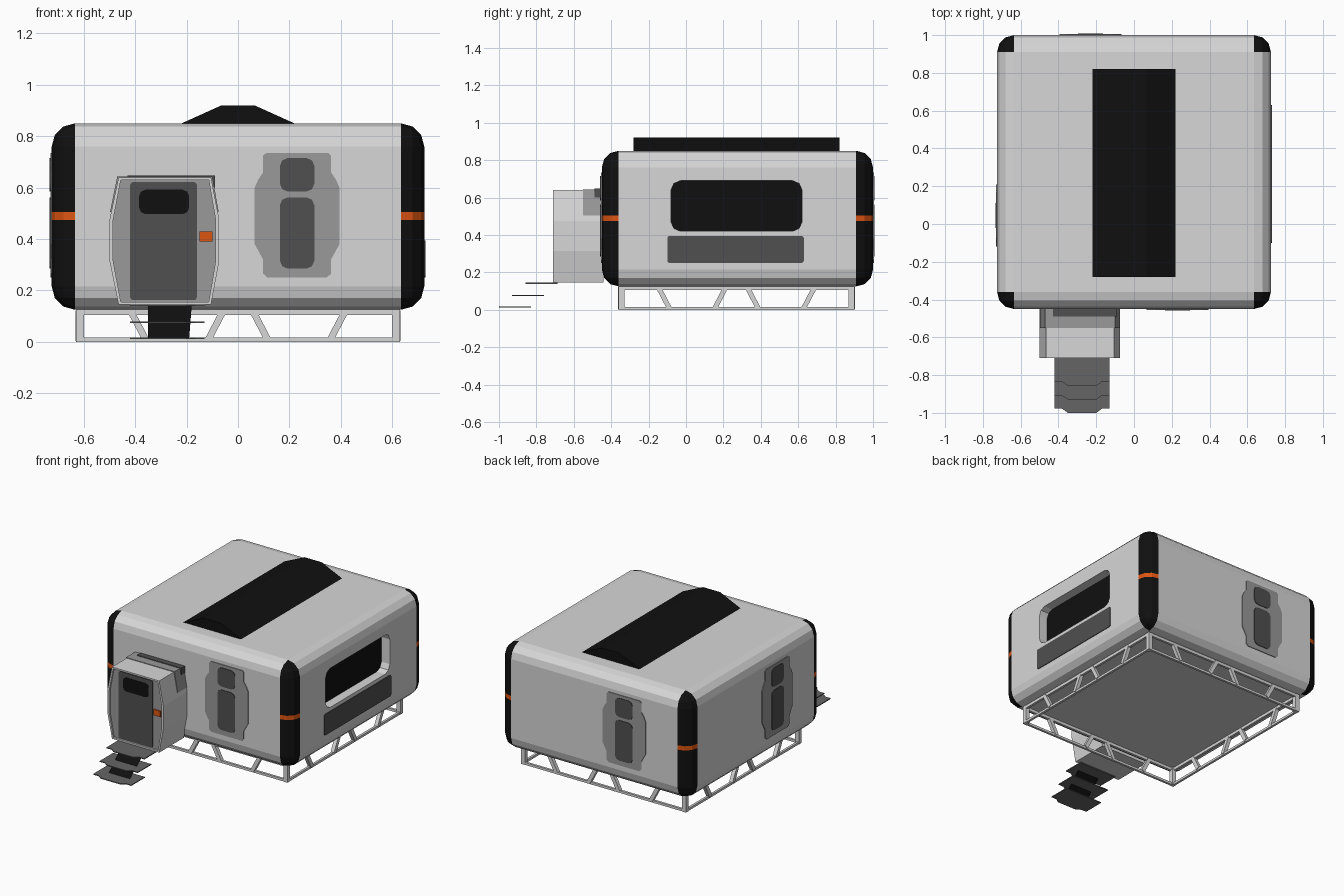
import bpy, bmesh, math
from mathutils import Matrix, Vector

if "Cube" in bpy.data.objects:
    bpy.data.objects.remove(bpy.data.objects["Cube"])


def mat(name, r, g, b):
    m = bpy.data.materials.new(name)
    m.diffuse_color = (r, g, b, 1)
    m.use_nodes = True
    m.node_tree.nodes["Principled BSDF"].inputs["Base Color"].default_value = m.diffuse_color
    return m


LIGHT = mat("light grey shell", 0.68, 0.68, 0.68)
MID = mat("mid grey", 0.32, 0.32, 0.32)
DARK = mat("dark grey", 0.08, 0.08, 0.08)
TREAD = mat("tread grey", 0.13, 0.13, 0.13)
BLACK = mat("black", 0.005, 0.005, 0.005)
ORANGE = mat("orange", 0.72, 0.09, 0.006)

CY, H, R = 0.275, 0.725, 0.09      # body centre y, half width, edge radius
Z0, Z1 = 0.125, 0.85


def finish(name, bm, *mats):
    bmesh.ops.recalc_face_normals(bm, faces=bm.faces[:])
    me = bpy.data.meshes.new(name)
    bm.to_mesh(me)
    bm.free()
    for m in mats:
        me.materials.append(m)
    ob = bpy.data.objects.new(name, me)
    bpy.context.collection.objects.link(ob)
    return ob


def prism_bm(pts, d0, d1, M=Matrix()):
    """Outline in local x/z, extruded along local y from d0 to d1."""
    bm = bmesh.new()
    f = bm.faces.new([bm.verts.new((x, d0, z)) for x, z in pts])
    ext = bmesh.ops.extrude_face_region(bm, geom=[f])
    bmesh.ops.translate(bm, vec=(0, d1 - d0, 0),
                        verts=[v for v in ext["geom"] if isinstance(v, bmesh.types.BMVert)])
    bm.transform(M)
    return bm


def prism(name, pts, d0, d1, m, M=Matrix()):
    return finish(name, prism_bm(pts, d0, d1, M), m)


def rect(x0, x1, z0, z1, c=0.0):
    if c == 0:
        return [(x0, z0), (x1, z0), (x1, z1), (x0, z1)]
    k = c * 0.3
    pts = []
    for x, z, sx, sz, flip in ((x0, z0, 1, 1, 0), (x1, z0, -1, 1, 1),
                               (x1, z1, -1, -1, 0), (x0, z1, 1, -1, 1)):
        q = [(x, z + sz * c), (x + sx * k, z + sz * k), (x + sx * c, z)]
        pts += q[::-1] if flip else q
    return pts


def side(deg):
    return Matrix.Translation((0, CY, 0)) @ Matrix.Rotation(math.radians(deg), 4, 'Z')


# Body: bevelled box, black corner pillars with an orange band
bm = bmesh.new()
bmesh.ops.create_cube(bm, size=1, matrix=Matrix.Translation((0, CY, (Z0 + Z1) / 2))
                      @ Matrix.Diagonal((2 * H, 2 * H, Z1 - Z0, 1)))
bmesh.ops.bevel(bm, geom=bm.edges[:], offset=R, segments=3, profile=0.5, affect='EDGES')
for z in (0.475, 0.505):
    bmesh.ops.bisect_plane(bm, geom=bm.verts[:] + bm.edges[:] + bm.faces[:],
                           plane_co=(0, 0, z), plane_no=(0, 0, 1))
for f in bm.faces:
    c = f.calc_center_median()
    if abs(c.x) > H - R and abs(c.y - CY) > H - R:
        f.material_index = 2 if 0.475 < c.z < 0.505 else 1
body = finish("body", bm, LIGHT, BLACK, ORANGE)

# Recess for the big window on the right side
win = rect(-0.08 - CY, 0.62 - CY, 0.42, 0.69, 0.05)
cutter = prism("window_cutter", win, -H - 0.05, -H + 0.07, LIGHT, side(90))
cutter.hide_render = True
mod = body.modifiers.new("recess", 'BOOLEAN')
mod.operation = 'DIFFERENCE'
mod.object = cutter
bpy.context.view_layer.objects.active = body
bpy.ops.object.modifier_apply(modifier=mod.name)
bpy.data.objects.remove(cutter)
prism("side_window", win, -H + 0.064, -H + 0.071, BLACK, side(90))
prism("side_lower_panel", rect(-0.10 - CY, 0.63 - CY, 0.25, 0.395, 0.012),
      -H - 0.005, -H + 0.002, DARK, side(90))

# Shaped window panels on front, back and left
half = [(0.115, 0.25), (0.132, 0.265), (0.132, 0.32), (0.165, 0.38), (0.165, 0.60),
        (0.152, 0.63), (0.132, 0.66), (0.132, 0.725), (0.120, 0.735)]
outline = [(0.23 + x, z) for x, z in half] + [(0.23 - x, z) for x, z in reversed(half)]
for label, deg in (("front", 0), ("back", 180), ("left", -90)):
    M = side(deg)
    prism(label + "_panel", outline, -H - 0.005, -H + 0.002, MID, M)
    prism(label + "_upper_pane", rect(0.163, 0.297, 0.585, 0.715, 0.03), -H - 0.009, -H, DARK, M)
    prism(label + "_lower_pane", rect(0.163, 0.297, 0.285, 0.562, 0.03), -H - 0.009, -H, DARK, M)

# Roof hump
prism("roof_hump", [(-0.22, 0.845), (0.22, 0.845), (0.22, 0.85), (0.065, 0.92),
                    (-0.065, 0.92), (-0.22, 0.85)], -0.28, 0.82, BLACK)

# Entrance porch with a recessed front
porch = [(-0.465, 0.64), (-0.105, 0.64), (-0.073, 0.475), (-0.073, 0.315),
         (-0.105, 0.145), (-0.465, 0.145), (-0.5, 0.315), (-0.5, 0.475)]
bm = prism_bm(porch, -0.71, -0.44)
bmesh.ops.recalc_face_normals(bm, faces=bm.faces[:])
front = min(bm.faces, key=lambda f: f.calc_center_median().y)
bmesh.ops.inset_region(bm, faces=[front], thickness=0.014)
front = min((f for f in bm.faces if len(f.verts) == 8),
            key=lambda f: f.calc_center_median().y)
ext = bmesh.ops.extrude_face_region(bm, geom=[front])
bmesh.ops.translate(bm, vec=(0, 0.012, 0),
                    verts=[v for v in ext["geom"] if isinstance(v, bmesh.types.BMVert)])
for f in ext["geom"]:
    if isinstance(f, bmesh.types.BMFace):
        f.material_index = 1
if front.is_valid:
    bmesh.ops.delete(bm, geom=[front], context='FACES_ONLY')
finish("porch", bm, LIGHT, MID)

# Grey collar where the porch meets the body, with a dark seal
prism("porch_collar", [(-0.498, 0.505), (-0.075, 0.505), (-0.10, 0.644), (-0.47, 0.644)],
      -0.55, -0.44, MID)
prism("porch_seal", rect(-0.43, -0.09, 0.60, 0.648), -0.49, -0.44, DARK)

# Door, door window and handle
prism("door", rect(-0.42, -0.16, 0.162, 0.622, 0.012), -0.703, -0.696, DARK)
prism("door_window", rect(-0.385, -0.19, 0.497, 0.592, 0.025), -0.706, -0.698, BLACK)
prism("door_handle", rect(-0.15, -0.10, 0.39, 0.43), -0.706, -0.696, ORANGE)

# Three thin treads and the sloping sheet that carries them
FLAT = Matrix.Rotation(math.radians(90), 4, 'X')
for i, (y, z) in enumerate(((-0.857, 0.142), (-0.93, 0.076), (-1.0, 0.014))):
    pts = [(-0.42, -y - 0.17), (-0.13, -y - 0.17), (-0.13, -y - 0.022), (-0.17, -y - 0.022),
           (-0.2, -y), (-0.35, -y), (-0.38, -y - 0.022), (-0.42, -y - 0.022)]
    prism("tread_%d" % (i + 1), pts, z - 0.003, z + 0.003, TREAD, FLAT)
bm = bmesh.new()
bm.faces.new([bm.verts.new(p) for p in ((-0.35, -0.91, 0.015), (-0.19, -0.91, 0.015),
                                        (-0.18, -0.77, 0.142), (-0.35, -0.77, 0.142))])
finish("stair_sheet", bm, BLACK)


# Base frame: rails, corner posts and slanted braces on all four sides
def bar(bm, p, q, w, h):
    p, q = Vector(p), Vector(q)
    d = q - p
    M = Matrix.Translation((p + q) / 2) @ d.to_track_quat('Z', 'Y').to_matrix().to_4x4()
    bmesh.ops.create_cube(bm, size=1, matrix=M @ Matrix.Diagonal((w, h, d.length, 1)))


F = 0.62
bm = bmesh.new()
for k in range(4):
    start = len(bm.verts)
    bar(bm, (-F, -F, 0.008), (F, -F, 0.008), 0.016, 0.016)
    bar(bm, (-F, -F, 0.115), (F, -F, 0.115), 0.016, 0.02)
    bar(bm, (-F + 0.005, -F + 0.005, 0), (-F + 0.005, -F + 0.005, 0.125), 0.03, 0.03)
    for s in (-1, 1):
        bar(bm, (s * 0.06, -F, 0.115), (s * 0.115, -F, 0.01), 0.026, 0.026)
        bar(bm, (s * 0.415, -F, 0.115), (s * 0.36, -F, 0.01), 0.026, 0.026)
    bm.verts.ensure_lookup_table()
    bmesh.ops.rotate(bm, verts=bm.verts[start:], cent=(0, 0, 0),
                     matrix=Matrix.Rotation(k * math.pi / 2, 3, 'Z'))
bmesh.ops.translate(bm, verts=bm.verts[:], vec=(0, CY - 0.005, 0))
finish("base_frame", bm, LIGHT)
